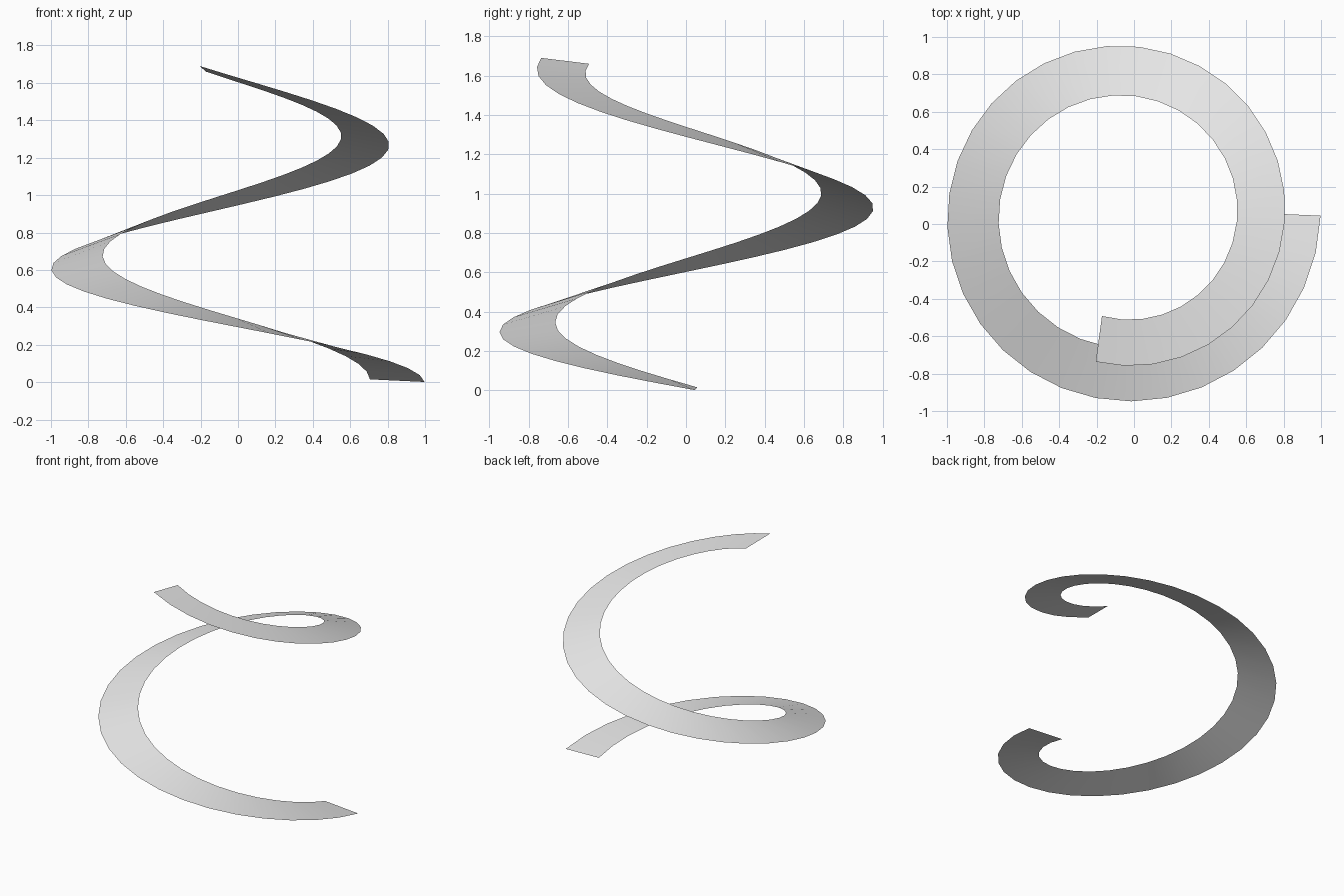
import bpy, bmesh, math

cube = bpy.data.objects.get("Cube")
if cube:
    bpy.data.objects.remove(cube, do_unlink=True)

STEPS = 42
SWEEP = math.radians(461)          # clockwise climb, seen from above
CENTRE = (-0.0475, 0.05)


def spiral_point(t, radius, shrink, lead, z0, rise, curl):
    """Point on a tapering helix edge; t runs from 0 (foot) to 1 (top)."""
    a = -(t * SWEEP + math.radians(lead * t + 0.3 - lead * 0.35))
    r = radius - shrink * t
    return (CENTRE[0] + r * math.cos(a), CENTRE[1] + r * math.sin(a),
            z0 + rise * t + curl * t ** 3)


# Ribbon: strip of quads between the outer and inner helix edges
bm = bmesh.new()
rows = []
for i in range(STEPS + 1):
    t = i / STEPS
    outer = bm.verts.new(spiral_point(t, 1.045, 0.243, 0.0, 0.001, 1.547, 0.142))
    inner = bm.verts.new(spiral_point(t, 0.753, 0.197, 2.4, 0.015, 1.737, -0.092))
    rows.append((outer, inner))
for (o1, i1), (o2, i2) in zip(rows, rows[1:]):
    bm.faces.new((o1, i1, i2, o2)).smooth = True

mesh = bpy.data.meshes.new("spiral_ribbon")
bm.to_mesh(mesh)
bm.free()
ribbon = bpy.data.objects.new("spiral_ribbon", mesh)
bpy.context.collection.objects.link(ribbon)

# Plain light grey
grey = bpy.data.materials.new("light_grey")
grey.use_nodes = True
colour = (0.8, 0.8, 0.8, 1)
grey.diffuse_color = colour
grey.node_tree.nodes["Principled BSDF"].inputs["Base Color"].default_value = colour
mesh.materials.append(grey)
